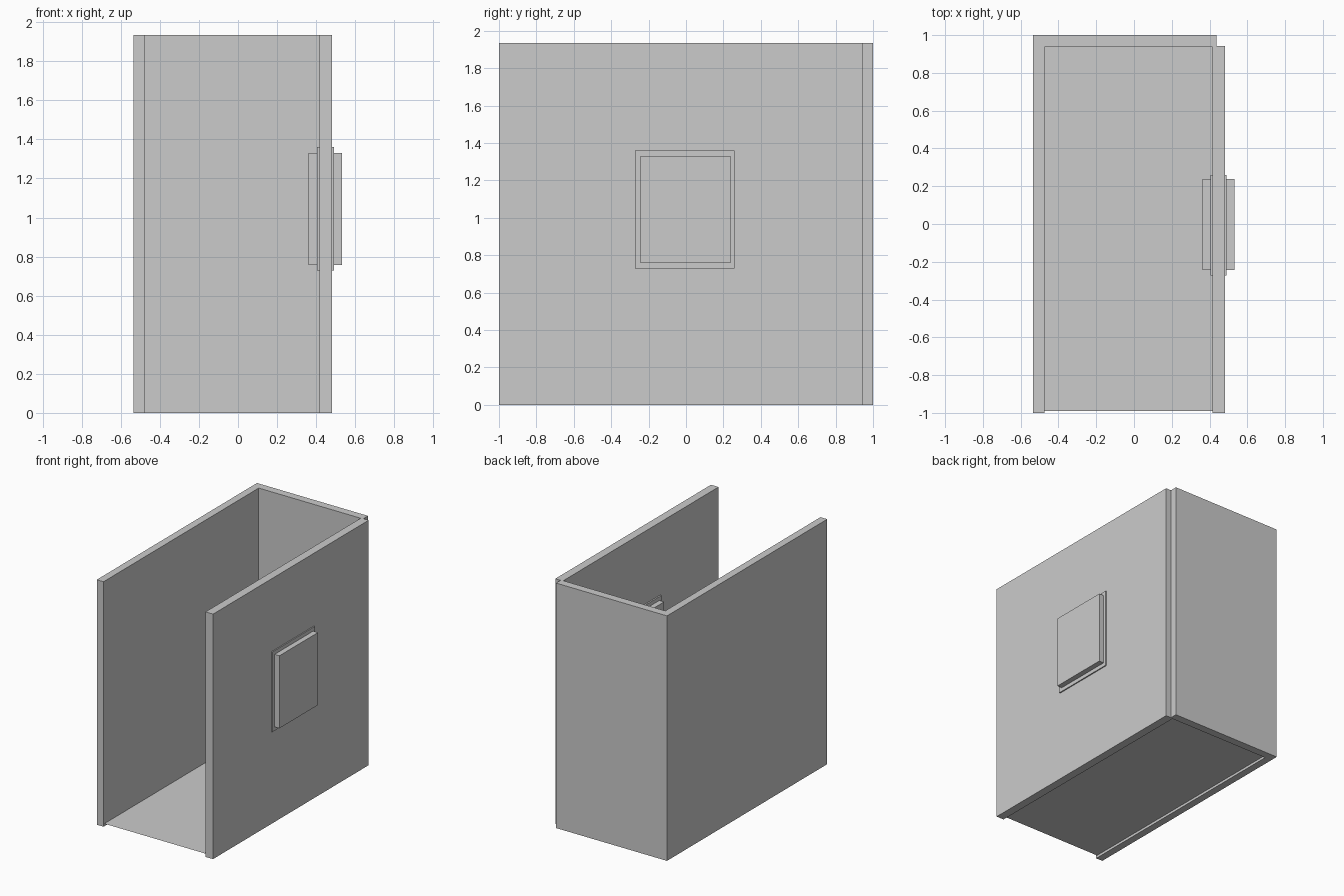
import bpy, bmesh

if "Cube" in bpy.data.objects:
    bpy.data.objects.remove(bpy.data.objects["Cube"])

TOP = 1.935


def prism(name, outline, z0, z1):
    """Extrude a flat xy outline from z0 up to z1 (a single sheet if equal)."""
    bm = bmesh.new()
    face = bm.faces.new([bm.verts.new((x, y, z0)) for x, y in outline])
    if z1 > z0:
        ext = bmesh.ops.extrude_face_region(bm, geom=[face])
        verts = [g for g in ext["geom"] if isinstance(g, bmesh.types.BMVert)]
        bmesh.ops.translate(bm, verts=verts, vec=(0, 0, z1 - z0))
        bmesh.ops.recalc_face_normals(bm, faces=bm.faces[:])
    mesh = bpy.data.meshes.new(name)
    bm.to_mesh(mesh)
    bm.free()
    obj = bpy.data.objects.new(name, mesh)
    bpy.context.collection.objects.link(obj)
    return obj


def block(name, x, y, z):
    return prism(name, [(x[0], y[0]), (x[1], y[0]), (x[1], y[1]), (x[0], y[1])], *z)


# Left and back walls: one L-shaped run
prism("left_and_back_wall",
      [(-0.534, -1), (-0.475, -1), (-0.475, 0.937), (0.436, 0.937),
       (0.436, 1), (-0.534, 1)], 0, TOP)

# Right wall, stepped out past the end of the back wall
block("right_wall", (0.416, 0.482), (-1, 0.943), (0, TOP))

# Thin floor sheet set just above the wall bottoms
block("floor", (-0.475, 0.416), (-0.99, 0.937), (0.02, 0.02))

# Window through the right wall: shallow surround and thicker pane
block("window_surround", (0.404, 0.491), (-0.272, 0.259), (0.728, 1.36))
block("window_pane", (0.362, 0.533), (-0.244, 0.237), (0.758, 1.331))
